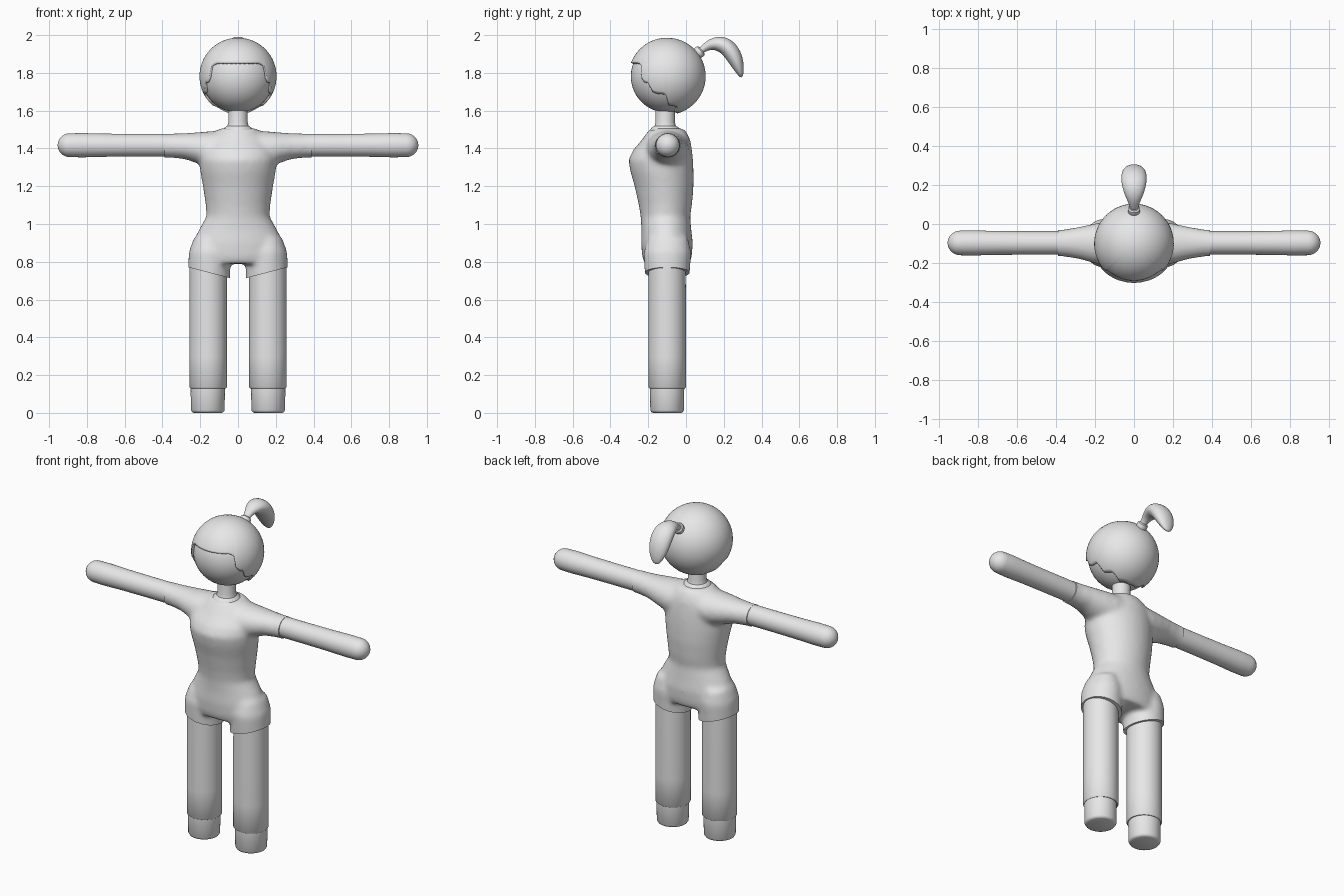
import bpy, bmesh, math
from mathutils import Vector, Matrix

if "Cube" in bpy.data.objects:
    bpy.data.objects.remove(bpy.data.objects["Cube"])

grey = bpy.data.materials.new("light grey")
grey.use_nodes = True
COLOR = (0.8, 0.8, 0.8, 1)
grey.diffuse_color = COLOR
grey.node_tree.nodes["Principled BSDF"].inputs["Base Color"].default_value = COLOR

X, Y, Z = Vector((1, 0, 0)), Vector((0, 1, 0)), Vector((0, 0, 1))
AXIS_Y = -0.1
HEAD = Vector((0, AXIS_Y, 1.782))


def make_object(name, bm, mirror=False, sharp=40):
    bmesh.ops.recalc_face_normals(bm, faces=bm.faces)
    mesh = bpy.data.meshes.new(name)
    bm.to_mesh(mesh)
    bm.free()
    mesh.materials.append(grey)
    mesh.shade_smooth()
    mesh.set_sharp_from_angle(angle=math.radians(sharp))
    ob = bpy.data.objects.new(name, mesh)
    bpy.context.collection.objects.link(ob)
    if mirror:
        ob.modifiers.new("mirror", "MIRROR")
    return ob


def loft(bm, rings, sides=32):
    """Skin closed elliptical rings given as (centre, u half axis, v half axis)."""
    turns = [math.tau * i / sides for i in range(sides)]
    loops = [[bm.verts.new(c + u * math.cos(a) + v * math.sin(a)) for a in turns]
             for c, u, v in rings]
    for low, high in zip(loops, loops[1:]):
        for i in range(sides):
            j = (i + 1) % sides
            bm.faces.new((low[i], low[j], high[j], high[i]))
    bm.faces.new(loops[0])
    bm.faces.new(loops[-1])


def upright(x, z, half_x, y0, y1):
    return Vector((x, (y0 + y1) / 2, z)), X * half_x, Y * (y1 - y0) / 2


def sideways(x, y0, y1, z0, z1):
    return Vector((x, (y0 + y1) / 2, (z0 + z1) / 2)), Y * (y1 - y0) / 2, Z * (z1 - z0) / 2


# Clothed body: torso, sleeves and shorts merged into one soft skin
bm = bmesh.new()
torso = [(0.79, .235, -.22, .02), (0.83, .252, -.232, .031), (0.9, .238, -.238, .036),
         (0.97, .207, -.236, .028), (1.04, .167, -.24, .022), (1.1, .171, -.25, .032),
         (1.2, .186, -.272, .04), (1.28, .2, -.295, .04), (1.34, .205, -.305, .037),
         (1.39, .2, -.28, .032), (1.44, .17, -.235, .024), (1.48, .13, -.208, .008),
         (1.507, .095, -.185, -.015)]
loft(bm, [upright(0, *t) for t in torso], 48)
for s in (-1, 1):
    sleeve = [(0, -.2, .02, 1.33, 1.49), (.13, -.215, .015, 1.295, 1.492),
              (.2, -.203, .003, 1.315, 1.487), (.28, -.18, -.014, 1.343, 1.481),
              (.36, -.167, -.028, 1.351, 1.479), (.46, -.164, -.031, 1.351, 1.479)]
    loft(bm, [sideways(s * x, *r) for x, *r in sleeve])
    shorts = [(.93, .08, -.2, .01), (.85, .108, -.225, .028),
              (.76, .112, -.22, .022), (.62, .11, -.21, .01)]
    loft(bm, [upright(s * .153, *r) for r in shorts])
rough = make_object("rough_body", bm)
remesh = rough.modifiers.new("remesh", "REMESH")
remesh.mode, remesh.voxel_size = "VOXEL", 0.012
smooth = rough.modifiers.new("smooth", "SMOOTH")
smooth.factor, smooth.iterations = 0.5, 14
bpy.context.view_layer.update()
bm = bmesh.new()
bm.from_object(rough, bpy.context.evaluated_depsgraph_get())
bpy.data.objects.remove(rough)


def trim(co, no, close):
    cut = bmesh.ops.bisect_plane(bm, geom=bm.verts[:] + bm.edges[:] + bm.faces[:],
                                 plane_co=co, plane_no=no, clear_outer=True)
    if close:
        rim = [e for e in cut["geom_cut"] if isinstance(e, bmesh.types.BMEdge)]
        bmesh.ops.edgeloop_fill(bm, edges=rim)


# Keep one half, trim the sleeve cuff and the slanted hem, then mirror
trim((0, 0, 0), (-1, 0, 0), False)
trim((.39, 0, 0), (1, 0, 0), True)
trim((.26, 0, .77), (.26, 0, -1), True)
body = make_object("shirt_and_shorts", bm, mirror=True)

# Neckline plate laid onto the chest
bm = bmesh.new()
rows = []
for z, half in ((1.385, .034), (1.395, .042), (1.42, .046), (1.45, .053),
                (1.475, .066), (1.495, .08)):
    rows.append([bm.verts.new((half * i / 6, -.5, z)) for i in range(-6, 7)])
for low, high in zip(rows, rows[1:]):
    for i in range(12):
        bm.faces.new((low[i], low[i + 1], high[i + 1], high[i]))
plate = make_object("neckline", bm)
wrap = plate.modifiers.new("wrap", "SHRINKWRAP")
wrap.target, wrap.wrap_method = body, "PROJECT"
wrap.use_project_y, wrap.use_positive_direction = True, True
wrap.wrap_mode, wrap.offset = "ABOVE_SURFACE", 0.002


# Round parts: neck, legs, feet and arms
def column(name, x, y, profile, mirror=True):
    bm = bmesh.new()
    loft(bm, [(Vector((x, y, z)), X * r, Y * r) for z, r in profile], 48)
    return make_object(name, bm, mirror)


column("neck", 0, -.11, [(1.48, .085), (1.508, .075), (1.52, .056), (1.54, .051), (1.64, .052)], False)
column("leg", .158, AXIS_Y, [(.13, .094), (.136, .099), (.3, .099), (.6, .099), (.85, .098)])
column("foot", .16, AXIS_Y, [(0, .074), (.004, .083), (.014, .089), (.14, .091)])

bm = bmesh.new()
arm = [(.35, .06), (.55, .06), (.7, .061), (.82, .064), (.89, .063)]
arm += [(.89 + .065 * math.sin(t), max(.063 * math.cos(t), .003))
        for t in (math.radians(a) for a in range(15, 91, 15))]
loft(bm, [(Vector((x, AXIS_Y + .003, 1.417)), Y * r, Z * r) for x, r in arm])
make_object("arm", bm, mirror=True)

# Head
bm = bmesh.new()
bmesh.ops.create_uvsphere(bm, u_segments=48, v_segments=32, radius=.192,
                          matrix=Matrix.Translation(HEAD))
make_object("head", bm)

# Hair cap whose lower edge follows a stepped hairline (angle from front, height)
HAIRLINE = [(0, 1.853), (38, 1.853), (45, 1.84), (48, 1.775), (53, 1.75), (61, 1.745),
            (65, 1.70), (72, 1.69), (88, 1.685), (93, 1.63), (115, 1.62), (125, 1.59), (180, 1.585)]


def hairline(deg):
    for (a, za), (b, zb) in zip(HAIRLINE, HAIRLINE[1:]):
        if deg <= b:
            return za + (zb - za) * (deg - a) / (b - a)
    return HAIRLINE[-1][1]


bm = bmesh.new()
R, COLS, ROWS = .204, 120, 24
crown = bm.verts.new(HEAD + Z * R)
strands = []
for i in range(COLS):
    deg = 360 * i / COLS
    turn = math.radians(deg)
    limit = math.acos((hairline(min(deg, 360 - deg)) - HEAD.z) / R)
    out = X * math.sin(turn) - Y * math.cos(turn)
    strands.append([bm.verts.new(HEAD + R * (out * math.sin(limit * k / ROWS) + Z * math.cos(limit * k / ROWS)))
                    for k in range(1, ROWS + 1)])
for i in range(COLS):
    a, b = strands[i], strands[(i + 1) % COLS]
    bm.faces.new((crown, a[0], b[0]))
    for k in range(ROWS - 1):
        bm.faces.new((a[k], a[k + 1], b[k + 1], b[k]))
hair = make_object("hair", bm, sharp=50)
shell = hair.modifiers.new("shell", "SOLIDIFY")
shell.thickness, shell.offset = 0.02, -1

# Ponytail: (y, z, half width, half thickness) swept along a drooping arc
TAIL = [(.065, 1.905, .02, .018), (.1, 1.936, .024, .02), (.14, 1.955, .045, .033),
        (.19, 1.955, .062, .046), (.235, 1.922, .068, .048), (.266, 1.865, .064, .041),
        (.285, 1.81, .044, .024), (.294, 1.775, .016, .007)]
bm = bmesh.new()
points = [Vector((0, y, z)) for y, z, w, t in TAIL]
rings = []
for i, (y, z, w, t) in enumerate(TAIL):
    along = (points[min(i + 1, len(points) - 1)] - points[max(i - 1, 0)]).normalized()
    rings.append((points[i], X * w, along.cross(X) * t))
loft(bm, rings, 16)
tail = make_object("ponytail", bm, sharp=180)
tail.modifiers.new("soften", "SUBSURF").levels = 2
tail.modifiers["soften"].render_levels = 2

# Hair tie at the root of the ponytail
bm = bmesh.new()
way = Vector((0, .75, .66)).normalized()
side = way.cross(X)
root = Vector((0, .062, 1.903))
loft(bm, [(root + way * d, X * r, side * r) for d, r in
          ((-.02, .026), (0, .03), (.01, .032), (.022, .031), (.028, .024))], 24)
make_object("hair_tie", bm)
